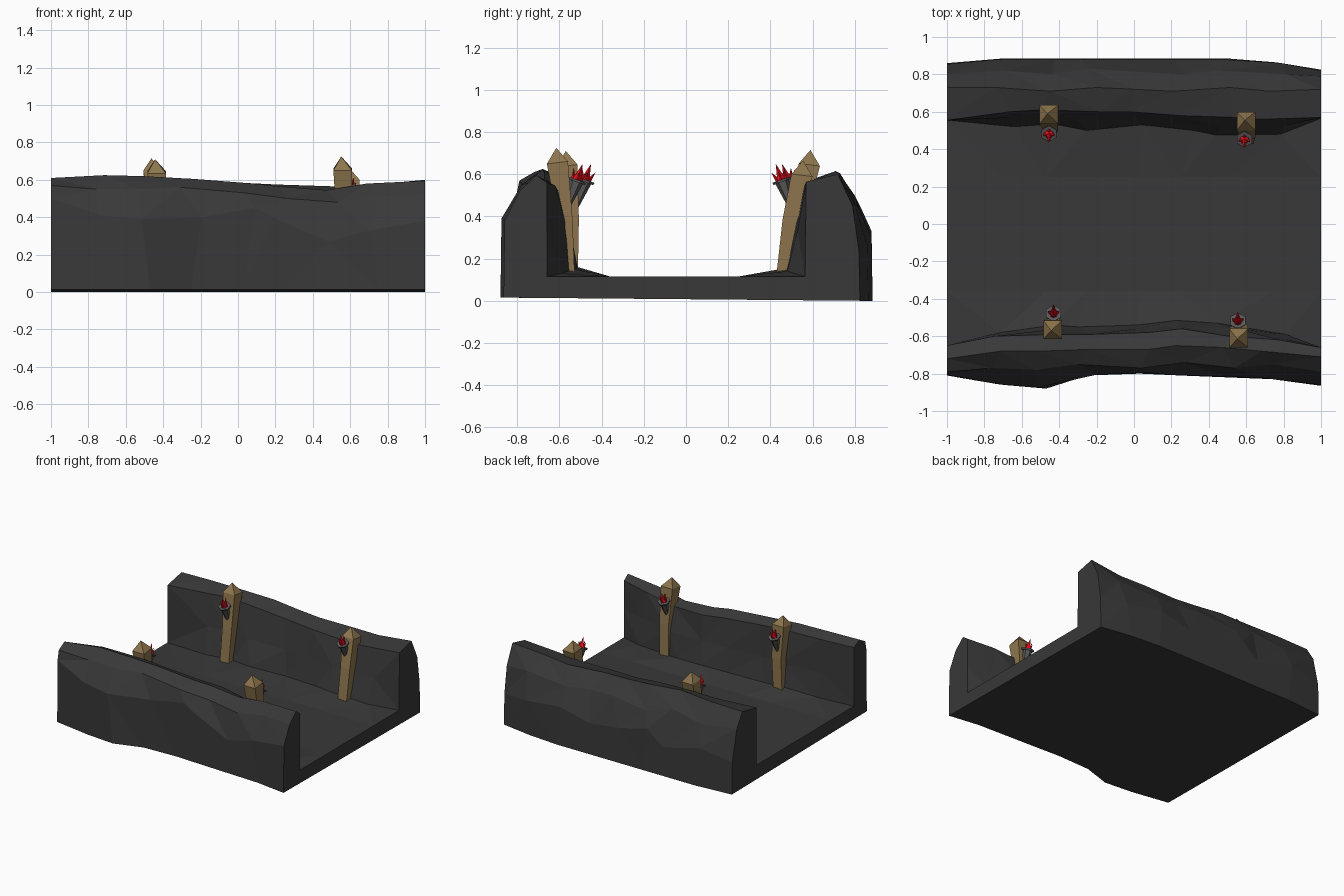
import bpy, bmesh, math, random
from mathutils import Vector, Matrix

if "Cube" in bpy.data.objects:
    bpy.data.objects.remove(bpy.data.objects["Cube"])

random.seed(4)


def material(name, rgb):
    m = bpy.data.materials.new(name)
    m.diffuse_color = (*rgb, 1)
    m.use_nodes = True
    m.node_tree.nodes["Principled BSDF"].inputs["Base Color"].default_value = m.diffuse_color
    return m


ROCK = material("dark_rock", (0.04, 0.04, 0.04))
WOOD = material("wood", (0.27, 0.18, 0.075))
IRON = material("iron", (0.1, 0.1, 0.105))
FIRE = material("fire", (0.8, 0.005, 0.01))


def finish(bm, name, mat):
    bmesh.ops.recalc_face_normals(bm, faces=bm.faces)
    me = bpy.data.meshes.new(name)
    bm.to_mesh(me)
    bm.free()
    me.materials.append(mat)
    ob = bpy.data.objects.new(name, me)
    bpy.context.collection.objects.link(ob)
    return ob


def loft(bm, rings, closed_top=True):
    """Skin a list of equal-length point rings and cap both ends."""
    vs = [[bm.verts.new(p) for p in r] for r in rings]
    n = len(vs[0])
    for a, b in zip(vs, vs[1:]):
        for i in range(n):
            j = (i + 1) % n
            bm.faces.new((a[i], a[j], b[j], b[i]))
    bm.faces.new(vs[0])
    if closed_top:
        bm.faces.new(vs[-1])
    return vs


# Trench: floor and two rough walls as one loft along x
XS = [-1, -.7, -.47, -.25, .03, .25, .5, .75, 1]
front = dict(
    outer=[.81, .86, .88, .81, .80, .81, .82, .83, .865],
    mid_z=[.50, .41, .39, .40, .45, .40, .27, .33, .38],
    shoulder=[.79, .77, .78, .75, .77, .74, .77, .75, .79],
    shoulder_z=[.57, .55, .55, .56, .53, .50, .48, .51, .52],
    crest=[.72, .68, .68, .67, .67, .65, .66, .68, .71],
    crest_z=[.61, .625, .62, .605, .58, .565, .545, .58, .595],
    inner=[.65, .60, .59, .59, .58, .56, .60, .62, .66],
    foot=[.65, .58, .54, .55, .54, .515, .53, .59, .66],
    foot_z=[.115, .14, .165, .15, .15, .16, .15, .13, .115])
back = dict(
    outer=[.86, .885, .885, .885, .885, .885, .885, .865, .825],
    mid_z=[.25, .30, .22, .33, .27, .24, .30, .26, .24],
    shoulder=[.80, .82, .80, .83, .81, .80, .82, .80, .79],
    shoulder_z=[.49, .46, .50, .44, .47, .46, .44, .46, .45],
    crest=[.73, .73, .71, .73, .72, .71, .73, .71, .72],
    crest_z=[.60, .605, .615, .60, .585, .575, .565, .575, .60],
    inner=[.555, .60, .61, .60, .60, .58, .57, .56, .57],
    foot=[.555, .52, .535, .50, .53, .50, .475, .48, .565],
    foot_z=[.115, .13, .14, .15, .14, .15, .155, .14, .115])


def half(w, i, side, base_z):
    """Wall cross-section from the outer base in to the floor edge."""
    g = {k: v[i] for k, v in w.items()}
    pts = [(g["outer"], base_z), (g["outer"] - .005, g["mid_z"]),
           (g["shoulder"], g["shoulder_z"]), (g["crest"], g["crest_z"]),
           (g["inner"], g["crest_z"] - .035),
           (g["inner"] * .45 + g["foot"] * .55 + (.012 if 0 < i < 8 and i % 2 else 0), .33),
           (g["foot"], g["foot_z"]), (.36 if side < 0 else .25, .115)]
    return [(side * y, z) for y, z in pts]


rings = []
for i, x in enumerate(XS):
    prof = half(front, i, -1, .015) + half(back, i, 1, 0)[::-1]
    ring = []
    for k, (y, z) in enumerate(prof):
        # stagger the wall rows so that the facets look chiselled
        dx = random.uniform(-.07, .07) if 0 < i < 8 and k not in (0, 7, 8, 15) else 0
        ring.append((x + dx, y, z))
    rings.append(ring)
bm = bmesh.new()
loft(bm, rings)
bmesh.ops.triangulate(bm, faces=[f for f in bm.faces if len(f.verts) == 4])
finish(bm, "rock_trench", ROCK)


def post(x, side, foot_y, top_y, top_z, name):
    """Leaning square timber with a slight bend and a pointed top."""
    bm = bmesh.new()
    mid_y = foot_y * .5 + top_y * .5 - .008
    rows = [(foot_y, .11, .038, .022), (mid_y, .38, .04, .034),
            (top_y, top_z - .07, .05, .05)]
    rings = []
    for k, (y, z, w, d) in enumerate(rows):
        cx = x + (.008 if k == 1 else 0)
        rings.append([(cx + sx * w, side * (y + sy * d), z - sy * .006)
                      for sx, sy in ((-1, -1), (1, -1), (1, 1), (-1, 1))])
    vs = loft(bm, rings, closed_top=False)
    tip = bm.verts.new((x - .008, side * (top_y + .005), top_z))
    for a in range(4):
        bm.faces.new((vs[-1][a], vs[-1][(a + 1) % 4], tip))
    finish(bm, name, WOOD)


def cone(bm, r1, r2, h, m, n=6):
    bmesh.ops.create_cone(bm, cap_ends=True, segments=n, radius1=r1, radius2=r2,
                          depth=h, matrix=m @ Matrix.Translation((0, 0, h / 2)))


def torch(x, side, y, name):
    """Six-sided iron basket with rim, tilted to the middle, and its flame."""
    tilt = Matrix.Rotation(side * math.radians(20), 4, 'X')
    at = Matrix.Translation((x, side * (y + .05), .43)) @ tilt
    bm = bmesh.new()
    cone(bm, .012, .034, .145, at)
    cone(bm, .044, .046, .012, at @ Matrix.Translation((0, 0, .142)))
    finish(bm, name + "_basket", IRON)
    bm = bmesh.new()
    cone(bm, .026, .014, .03, at @ Matrix.Translation((0, 0, .152)), 5)
    cone(bm, .02, 0, .078, at @ Matrix.Translation((0, 0, .155)), 4)
    for k in range(4):
        lean = Matrix.Rotation(k * math.pi / 2, 4, 'Z') @ Matrix.Rotation(.35, 4, 'Y')
        cone(bm, .013, 0, .05 + .008 * (k % 2),
             at @ Matrix.Translation((0, 0, .153)) @ lean @ Matrix.Translation((.015, 0, 0)), 4)
    finish(bm, name + "_flame", FIRE)


# Four posts: x, side, foot y, top y, top z, torch x, torch y
POSTS = [(-.435, -1, .535, .565, .71, -.43, .48),
         (.56, -1, .55, .61, .725, .555, .52),
         (-.455, 1, .50, .585, .715, -.455, .485),
         (.60, 1, .45, .55, .665, .59, .455)]
for n, (x, s, fy, ty, tz, tx, y) in enumerate(POSTS, 1):
    post(x, s, fy, ty, tz, f"post_{n}")
    torch(tx, s, y, f"torch_{n}")
